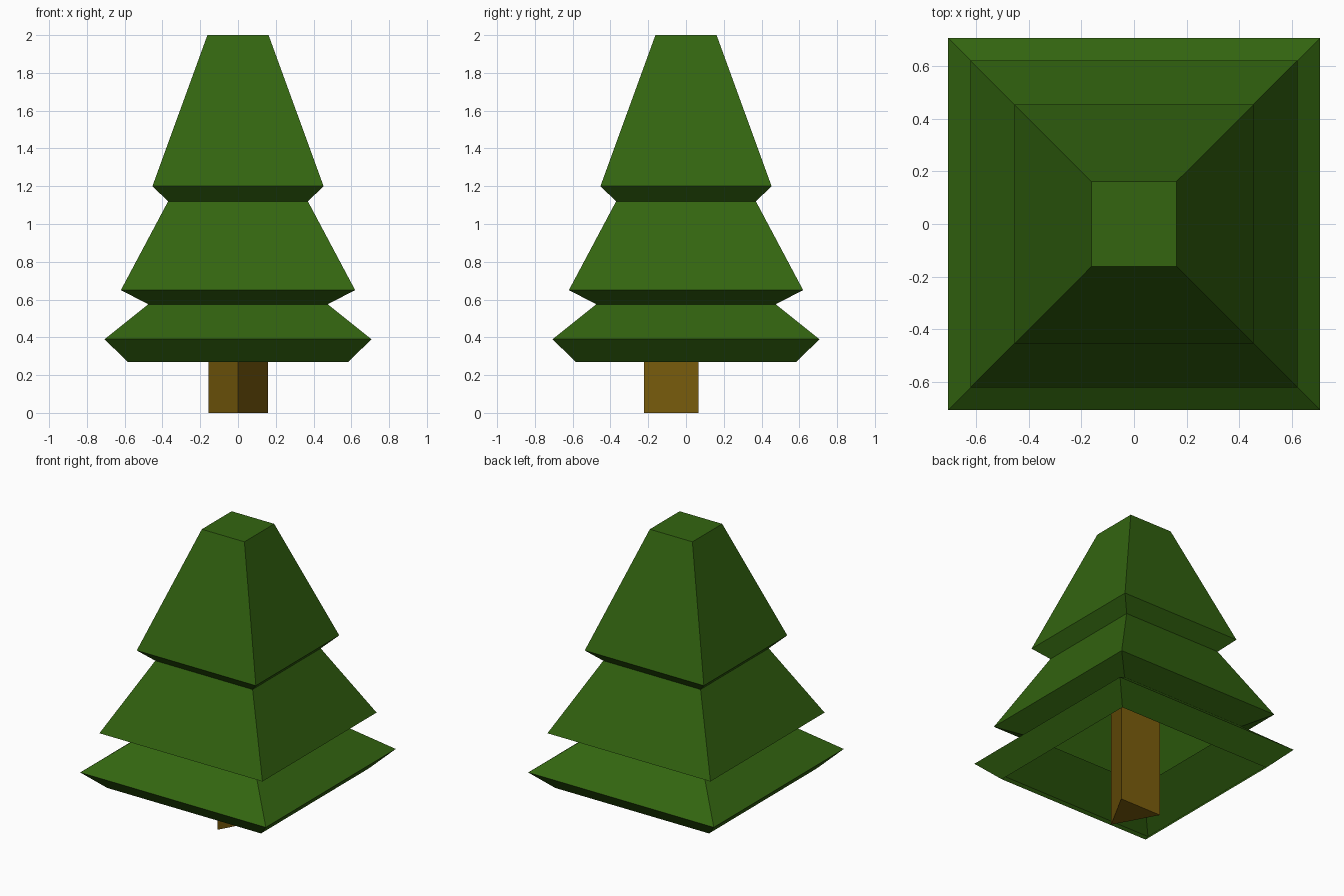
import bpy
import bmesh

if "Cube" in bpy.data.objects:
    bpy.data.objects.remove(bpy.data.objects["Cube"])


def material(name, rgb):
    m = bpy.data.materials.new(name)
    m.diffuse_color = (*rgb, 1.0)
    m.use_nodes = True
    m.node_tree.nodes["Principled BSDF"].inputs["Base Color"].default_value = m.diffuse_color
    return m


def lofted(name, rings, mat, cap_bottom):
    """Skin a stack of closed rings (lists of xyz points) and cap the top."""
    bm = bmesh.new()
    loops = [[bm.verts.new(p) for p in ring] for ring in rings]
    n = len(loops[0])
    for lower, upper in zip(loops, loops[1:]):
        for i in range(n):
            j = (i + 1) % n
            bm.faces.new((lower[i], lower[j], upper[j], upper[i]))
    bm.faces.new(loops[-1])
    if cap_bottom:
        bm.faces.new(loops[0][::-1])
    mesh = bpy.data.meshes.new(name)
    bm.to_mesh(mesh)
    bm.free()
    mesh.materials.append(mat)
    obj = bpy.data.objects.new(name, mesh)
    bpy.context.collection.objects.link(obj)
    return obj


green = material("pine green", (0.033, 0.13, 0.005))
brown = material("bark brown", (0.20, 0.112, 0.004))

# Foliage: square tiers, hollow and open underneath (half width, height)
profile = [(0.585, 0.27), (0.706, 0.39), (0.475, 0.575), (0.62, 0.65),
           (0.37, 1.12), (0.453, 1.20), (0.162, 2.0)]
corners = [(-1, -1), (1, -1), (1, 1), (-1, 1)]
lofted("foliage", [[(x * w, y * w, z) for x, y in corners] for w, z in profile],
       green, cap_bottom=False)

# Trunk: three-sided post with one edge facing the front, rising into the foliage
triangle = [(0.0, -0.222), (0.158, 0.065), (-0.156, 0.065)]
lofted("trunk", [[(x, y, z) for x, y in triangle] for z in (0.0, 0.85)],
       brown, cap_bottom=True)
